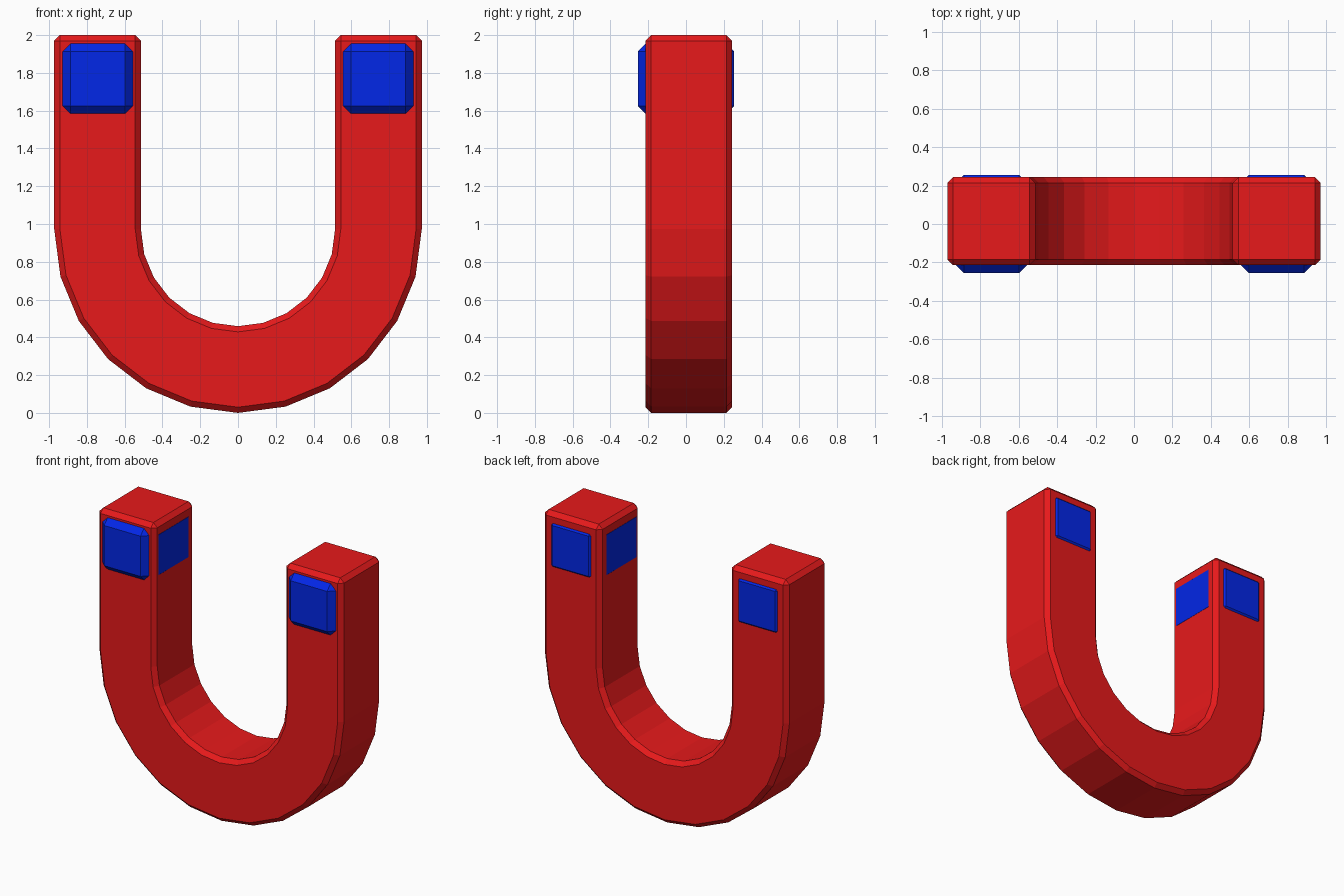
import bpy, bmesh, math

if "Cube" in bpy.data.objects:
    bpy.data.objects.remove(bpy.data.objects["Cube"])

R_OUT, R_IN = 0.973, 0.514       # outer and inner arc radii
Y_FRONT, Y_BACK = -0.214, 0.244
TOP, STEPS = 2.0, 12


def material(name, rgb):
    m = bpy.data.materials.new(name)
    m.diffuse_color = (*rgb, 1)
    m.use_nodes = True
    m.node_tree.nodes["Principled BSDF"].inputs["Base Color"].default_value = m.diffuse_color
    return m


def finish(name, bm, mat):
    bmesh.ops.recalc_face_normals(bm, faces=bm.faces)
    me = bpy.data.meshes.new(name)
    bm.to_mesh(me)
    bm.free()
    me.materials.append(mat)
    ob = bpy.data.objects.new(name, me)
    bpy.context.collection.objects.link(ob)
    return ob


def arc(r):
    # open U profile, left tip to right tip
    pts = [(-r, TOP)]
    for i in range(STEPS + 1):
        a = math.pi + math.pi * i / STEPS
        pts.append((r * math.cos(a), R_OUT + r * math.sin(a)))
    return pts + [(r, TOP)]


def bevel(ob, width):
    mod = ob.modifiers.new("chamfer", 'BEVEL')
    mod.width = width
    mod.segments = 1
    mod.limit_method = 'ANGLE'
    mod.angle_limit = math.radians(40)
    mod.use_clamp_overlap = False


red = material("magnet red", (0.80, 0.010, 0.011))
blue = material("pole blue", (0.0008, 0.020, 0.80))

# Horseshoe body: quad strips between the outer and inner profiles
bm = bmesh.new()
outer, inner = arc(R_OUT), arc(R_IN)
rings = [[bm.verts.new((x, y, z)) for (x, z), y in
          ((o, Y_FRONT), (i, Y_FRONT), (i, Y_BACK), (o, Y_BACK))]
         for o, i in zip(outer, inner)]
for a, b in zip(rings, rings[1:]):
    for k in range(4):
        n = (k + 1) % 4
        bm.faces.new((a[k], a[n], b[n], b[k]))
bm.faces.new(rings[0])
bm.faces.new(rings[-1])
bevel(finish("horseshoe_body", bm, red), 0.03)

# Pole blocks: chamfered, just proud of the inner leg sides
half = (R_OUT - R_IN) / 2
for side, sx in (("left", -1), ("right", 1)):
    bm = bmesh.new()
    bmesh.ops.create_cube(bm, size=2)
    for v in bm.verts:
        v.co.x = v.co.x * half + sx * ((R_OUT + R_IN) / 2 - 0.001)
        v.co.y *= 0.255
        v.co.z = v.co.z * half + TOP - half - 0.001
    bevel(finish(side + "_pole_block", bm, blue), 0.085)
